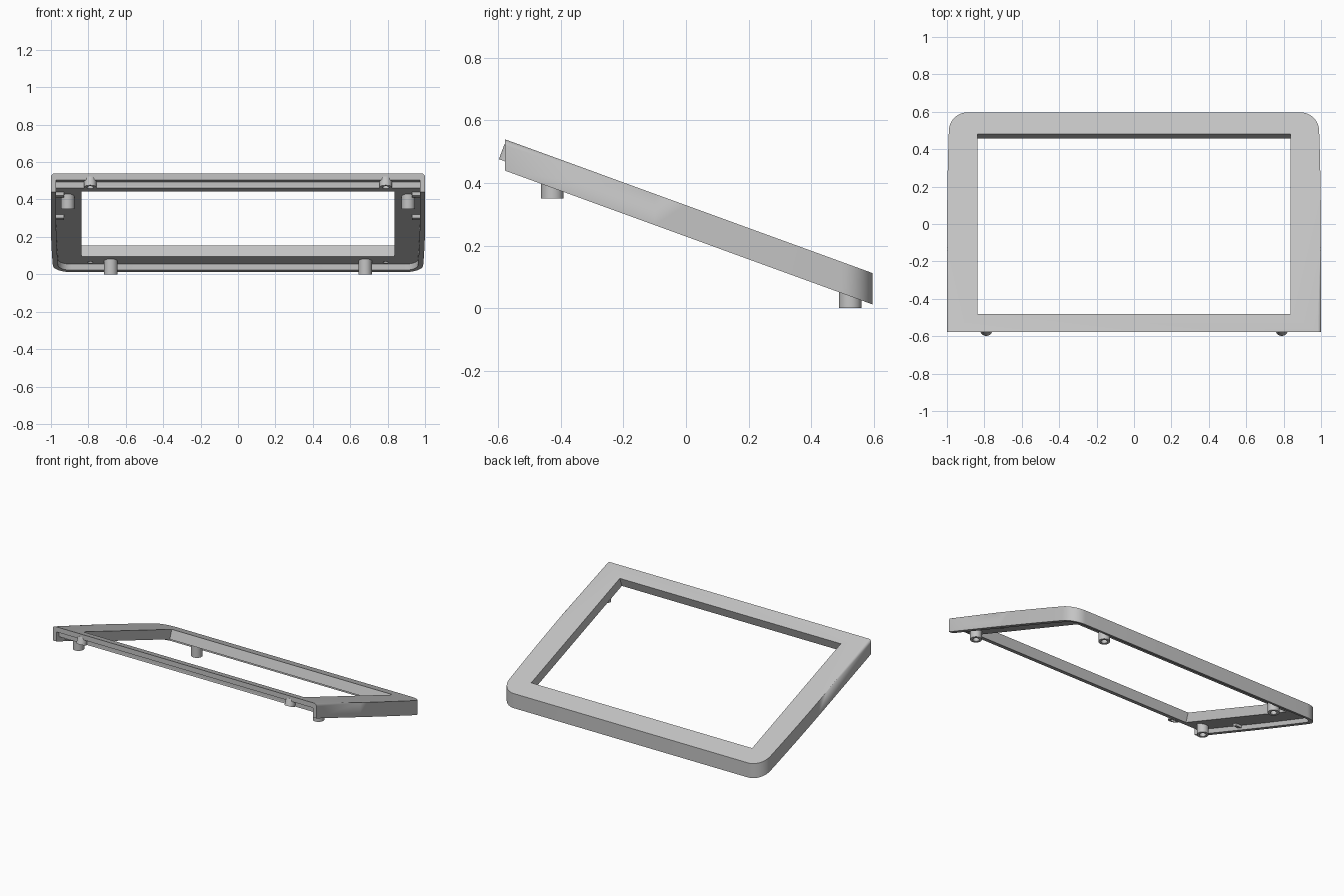
import bpy, bmesh, math
from mathutils import Matrix, Vector

cube = bpy.data.objects.get("Cube")
if cube:
    bpy.data.objects.remove(cube)

TILT = math.radians(20)
SLOPE = math.tan(TILT)
TOP = 0.329          # height of the sloped top face at the centre
FRONT, BACK = -0.578, 0.597

grey = bpy.data.materials.new("plain grey")
grey.use_nodes = True
grey.diffuse_color = (0.55, 0.55, 0.55, 1)
grey.node_tree.nodes["Principled BSDF"].inputs["Base Color"].default_value = (0.55, 0.55, 0.55, 1)


def finish(name, bm):
    bmesh.ops.recalc_face_normals(bm, faces=bm.faces)
    mesh = bpy.data.meshes.new(name)
    bm.to_mesh(mesh)
    bm.free()
    mesh.materials.append(grey)
    ob = bpy.data.objects.new(name, mesh)
    bpy.context.collection.objects.link(ob)
    return ob


def smooth(ob):
    bpy.ops.object.select_all(action='DESELECT')
    ob.select_set(True)
    bpy.context.view_layer.objects.active = ob
    bpy.ops.object.shade_smooth_by_angle(angle=math.radians(30))


def outline(inset, front):
    """Plan shape: square front, slightly tapering sides, round back corners."""
    r = 0.1
    half = [(1 - inset, front)]
    for i in range(7):
        t = i / 6
        half.append((1 - inset - 0.01 * t * t, -0.1 + t * (BACK - r + 0.1)))
    for i in range(1, 11):
        a = math.pi / 2 * i / 10
        half.append((0.99 - r + (r - inset) * math.cos(a), BACK - r + (r - inset) * math.sin(a)))
    return half + [(-x, y) for x, y in reversed(half)]


def rect(x0, x1, y0, y1):
    return [(x0, y0), (x1, y0), (x1, y1), (x0, y1)]


def sloped_prism(name, points, high, low, bevel=0):
    """Upright walls between two planes parallel to the sloped top."""
    bm = bmesh.new()
    rings = [[bm.verts.new((x, y, TOP - SLOPE * y + off)) for x, y in points] for off in (low, high)]
    bm.faces.new(rings[0][::-1])
    top = bm.faces.new(rings[1])
    n = len(points)
    for i in range(n):
        j = (i + 1) % n
        bm.faces.new((rings[0][i], rings[0][j], rings[1][j], rings[1][i]))
    if bevel:
        edges = [e for e in top.edges if any(v.co.y > FRONT + 0.001 for v in e.verts)]
        bmesh.ops.bevel(bm, geom=edges, offset=bevel, segments=4, profile=0.5, affect='EDGES')
    return finish(name, bm)


def tube(name, loc, radius, hole, height, tilt=0):
    """Round post with a blind hole in its lower end."""
    prof = [(0, 0.8 * height), (hole, 0.8 * height), (hole, 0), (radius, 0), (radius, height), (0, height)]
    bm = bmesh.new()
    vs = [bm.verts.new((r, 0, z)) for r, z in prof]
    es = [bm.edges.new(p) for p in zip(vs, vs[1:])]
    bmesh.ops.spin(bm, geom=vs + es, axis=(0, 0, 1), cent=(0, 0, 0), angle=math.tau, steps=32)
    bmesh.ops.remove_doubles(bm, verts=bm.verts, dist=0.0001)
    bm.transform(Matrix.Translation(loc) @ Matrix.Rotation(-tilt, 4, 'X'))
    ob = finish(name, bm)
    smooth(ob)
    return ob


def cut(target, cutter):
    cutter.hide_render = True
    mod = target.modifiers.new("cut", 'BOOLEAN')
    mod.operation, mod.solver, mod.object = 'DIFFERENCE', 'EXACT', cutter
    bpy.context.view_layer.objects.active = target
    bpy.ops.object.modifier_apply(modifier=mod.name)
    bpy.data.objects.remove(cutter)


# Frame body, hollowed from below and along the front lip
frame = sloped_prism("bezel_frame", outline(0, FRONT), 0, -0.1, bevel=0.018)
cut(frame, sloped_prism("underside_cutter", outline(0.028, -0.75), -0.068, -0.3))
cut(frame, sloped_prism("lip_cutter", rect(-0.972, 0.972, -0.75, -0.55), -0.035, -0.3))

# Window opening, square to the sloped face
bm = bmesh.new()
bmesh.ops.create_cube(bm, size=1)
bm.transform(Matrix.Translation((0, 0, TOP)) @ Matrix.Rotation(-TILT, 4, 'X')
             @ Matrix.Diagonal((1.676, 0.96 / math.cos(TILT), 0.5, 1)))
cut(frame, finish("window_cutter", bm))

# Screw holes in the underside
normal = Vector((0, math.sin(TILT), math.cos(TILT)))
for x in (-0.79, 0.79):
    for y, r in ((-0.569, 0.018), (0.54, 0.014)):
        bm = bmesh.new()
        bmesh.ops.create_cone(bm, cap_ends=True, segments=32, radius1=r, radius2=r, depth=0.06)
        spot = Vector((x, y, TOP - SLOPE * y - 0.072))
        bm.transform(Matrix.Translation(spot) @ Matrix.Rotation(-TILT, 4, 'X'))
        cut(frame, finish("hole_cutter", bm))
smooth(frame)

# Posts, front bosses and side ribs, mirrored left and right
for side, s in (("left", 1), ("right", -1)):
    tube(side + "_front_post", (s * 0.91, -0.427, 0.35), 0.036, 0.02, 0.09)
    tube(side + "_back_post", (s * 0.68, 0.525, 0), 0.036, 0.02, 0.095)
    tube(side + "_lip_boss", (s * 0.79, -0.567, 0.465), 0.033, 0.018, 0.05, TILT)
    for label, y in (("front", -0.49), ("rear", -0.16)):
        xs = sorted((s * 0.93, s * 0.974))
        sloped_prism(side + "_" + label + "_rib", rect(*xs, y, y + 0.03), -0.06, -0.086)
